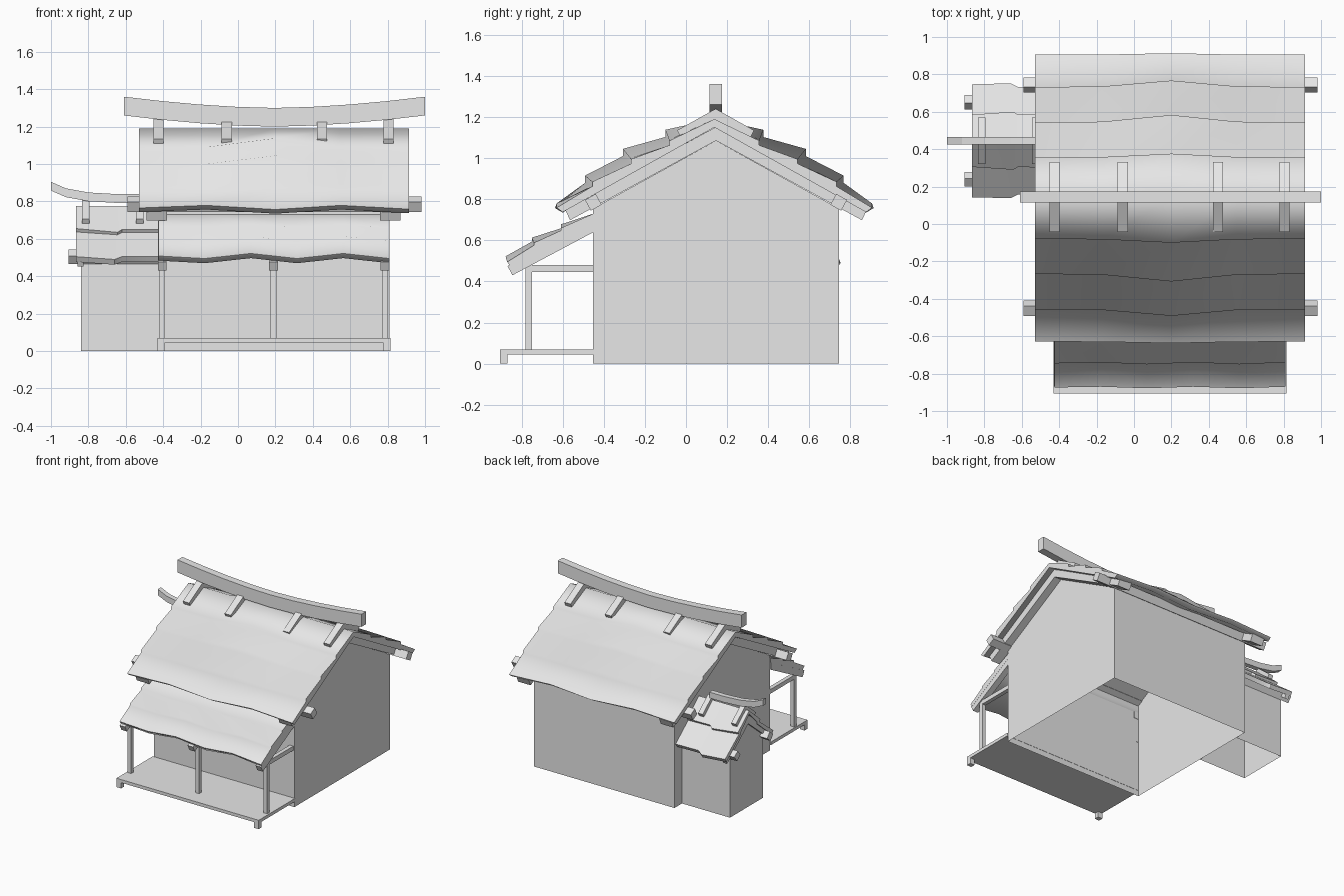
import bpy, bmesh, math

cube = bpy.data.objects.get("Cube")
if cube:
    bpy.data.objects.remove(cube, do_unlink=True)

GREY = bpy.data.materials.new("plain_grey")
GREY.use_nodes = True
GREY.diffuse_color = (0.8, 0.8, 0.8, 1)
GREY.node_tree.nodes["Principled BSDF"].inputs["Base Color"].default_value = (0.8, 0.8, 0.8, 1)


def loft(name, sections, smooth=None, open_base=False):
    """Solid through (x, [(y, z), ...]) cross-sections; open_base skips the first side."""
    bm = bmesh.new()
    rings = [[bm.verts.new((x, y, z)) for y, z in pts] for x, pts in sections]
    n = len(rings[0])
    for a, b in zip(rings, rings[1:]):
        for i in range(1 if open_base else 0, n):
            j = (i + 1) % n
            bm.faces.new((a[i], a[j], b[j], b[i]))
    bm.faces.new(rings[0])
    bm.faces.new(rings[-1][::-1])
    bmesh.ops.recalc_face_normals(bm, faces=bm.faces)
    mesh = bpy.data.meshes.new(name)
    bm.to_mesh(mesh)
    bm.free()
    obj = bpy.data.objects.new(name, mesh)
    obj.data.materials.append(GREY)
    bpy.context.collection.objects.link(obj)
    if smooth:
        bpy.ops.object.select_all(action='DESELECT')
        obj.select_set(True)
        bpy.context.view_layer.objects.active = obj
        bpy.ops.object.shade_smooth_by_angle(angle=math.radians(smooth))


def prism(name, x0, x1, profile, open_base=False):
    loft(name, [(x0, profile), (x1, profile)], open_base=open_base)


def box(name, x0, x1, y0, y1, z0, z1):
    prism(name, x0, x1, [(y0, z0), (y1, z0), (y1, z1), (y0, z1)])


def gable(name, x0, x1, yc, half, apex, eave):
    prism(name, x0, x1, [(yc - half, 0), (yc + half, 0), (yc + half, eave),
                         (yc, apex), (yc - half, eave)], open_base=True)


def chevron(name, x0, x1, yc, top, bottom, reach, slope, cut=0.025):
    """Pair of sloping bars meeting over yc."""
    out = reach + cut
    prism(name, x0, x1, [
        (yc - out, top - out * slope), (yc, top), (yc + out, top - out * slope),
        (yc + reach, bottom - reach * slope), (yc, bottom),
        (yc - reach, bottom - reach * slope)])


def purlin(name, x0, x1, y, z, size, angle):
    r = size / math.sqrt(2)
    prism(name, x0, x1, [(y + r * math.cos(angle + math.pi * (k + 0.5) / 2),
                          z + r * math.sin(angle + math.pi * (k + 0.5) / 2))
                         for k in range(4)])


def courses(top, edges, bulge, lift, drop):
    """Stepped slope from ridge to eave; edges give (distance, height, outward, rise)."""
    pts = [(0, top)]
    for d, z, outward, rise in edges:
        d, z = d + bulge * outward, z + bulge * rise
        pts += [(d, z), (d, z - drop * (1 + bulge * 0.6))]
    pts.pop()
    pts[-1] = (pts[-1][0], pts[-1][1] + lift)
    return pts


def tier(name, yc, side, start, end, thick, columns):
    """Thin roof course; columns give (x, outward shift, lift) of its lower edge."""
    sections = []
    for x, shift, lift in columns:
        d0, z0 = start
        d1, z1 = end[0] + shift, end[1] + lift
        sections.append((x, [
            (yc + side * d0, z0), (yc + side * d1, z1),
            (yc + side * (d1 - 0.018), z1 - thick), (yc + side * d0, z0 - thick)]))
    loft(name, sections, smooth=35)


# Main house body and roof timbers
YC = 0.146
gable("house_walls", -0.42, 0.81, YC, 0.598, 1.085, 0.755)
for i, x in enumerate((-0.49, 0.76)):
    chevron(f"gable_rafters_{i}", x, x + 0.11, YC, 1.152, 1.085, 0.71, 0.545)
for side in (-1, 1):
    purlin(f"wall_purlin_{side}", -0.59, 0.98, YC + side * 0.597, 0.785, 0.06,
           -side * math.radians(29))

# Main roof: stepped courses swelling towards the middle
RC = 0.138
edges = [(0.218, 1.085, 0.02, 0.053), (0.405, 0.995, 0.04, 0.05),
         (0.594, 0.885, 0.035, 0.03), (0.767, 0.765, 0.008, 0)]
sections = []
for x, bulge, lift in ((-0.53, 0, 0), (-0.17, 0.1, 0.014), (0.2, 1, -0.008),
                       (0.55, 0.1, 0.014), (0.915, 0, -0.006)):
    slope = courses(1.19, edges, bulge, lift, 0.022)
    tip = (0.738, slope[-1][1] - 0.022)
    half = slope + [tip]
    sections.append((x, [(RC - d, z) for d, z in half[::-1]]
                     + [(RC + d, z) for d, z in half[1:]] + [(RC, 1.15)]))
loft("main_roof", sections, smooth=80)

# Curved ridge beam with its saddles
sections = []
for k in range(9):
    x = -0.61 + 1.61 * k / 8
    z = 1.30 + 0.06 * abs((x - 0.195) / 0.805) ** 1.7
    sections.append((x, [(0.115, z), (0.175, z), (0.175, z - 0.1), (0.115, z - 0.1)]))
loft("ridge_beam", sections)
for k, x in enumerate((-0.425, -0.06, 0.45, 0.805)):
    chevron(f"ridge_saddle_{k}", x - 0.027, x + 0.027, YC - 0.002, 1.24, 1.182, 0.165, 0.56, 0.022)

# Porch floor, feet, posts, rails and rafters
box("porch_floor", -0.43, 0.815, -0.905, -0.45, 0.045, 0.07)
for k, x in enumerate((-0.43, 0.775)):
    box(f"porch_foot_{k}", x, x + 0.04, -0.905, -0.868, 0, 0.045)
for k, x in enumerate((-0.405, 0.19, 0.785)):
    box(f"porch_post_{k}", x - 0.016, x + 0.016, -0.78, -0.75, 0.07, 0.5)
    prism(f"porch_rafter_{k}", x - 0.024, x + 0.024,
          [(-0.45, 0.64), (-0.45, 0.695), (-0.868, 0.475), (-0.845, 0.43)])
    if k != 1:
        box(f"porch_rail_{k}", x - 0.016, x + 0.016, -0.78, -0.45, 0.447, 0.48)

# Porch roof: stepped courses with a double wave
porch_edges = [(0.158, 0.66, 0, 0.018), (0.29, 0.588, 0.01, 0.025), (0.42, 0.495, 0.008, 0.027)]
sections = []
for k, bulge in enumerate((0.5, 0, 1, 0, 1, 0)):
    slope = courses(0.73, porch_edges, bulge, 0, 0.012)
    half = slope + [(0.402, slope[-1][1] - 0.025), (0, 0.69)]
    sections.append((-0.425 + 1.235 * k / 5, [(-0.45 - d, z) for d, z in half]))
loft("porch_roof", sections, smooth=80)

# Side annex
AC = 0.445
gable("annex_walls", -0.84, -0.42, AC, 0.205, 0.67, 0.502)
chevron("annex_rafters", -0.857, -0.825, AC, 0.74, 0.67, 0.265, 0.82)
for side in (-1, 1):
    purlin(f"annex_purlin_{side}", -0.905, -0.42, AC + side * 0.205, 0.505, 0.055,
           -side * math.radians(39))
    upper = [(-0.865, 0, 0.005), (-0.645, 0.015, -0.015), (-0.62, 0, 0), (-0.425, 0.005, 0)]
    lower = [(-0.865, 0, 0.005), (-0.66, 0.005, -0.01), (-0.62, -0.015, 0.005), (-0.425, -0.01, 0.005)]
    tier(f"annex_upper_course_{side}", AC, side, (0, 0.775), (0.14, 0.65), 0.028, upper)
    tier(f"annex_lower_course_{side}", AC, side, (0.1, 0.66), (0.302, 0.5), 0.028, lower)
ridge = [(-1.0, 0.905), (-0.92, 0.87), (-0.8, 0.848), (-0.66, 0.84), (-0.53, 0.84)]
loft("annex_ridge_beam", [
    (x, [(AC - 0.02, z), (AC + 0.02, z), (AC + 0.02, z - 0.047), (AC - 0.02, z - 0.047)])
    for x, z in ridge])
for k, x in enumerate((-0.815, -0.525)):
    chevron(f"annex_saddle_{k}", x - 0.02, x + 0.02, AC, 0.81, 0.772, 0.11, 0.82, 0.015)
